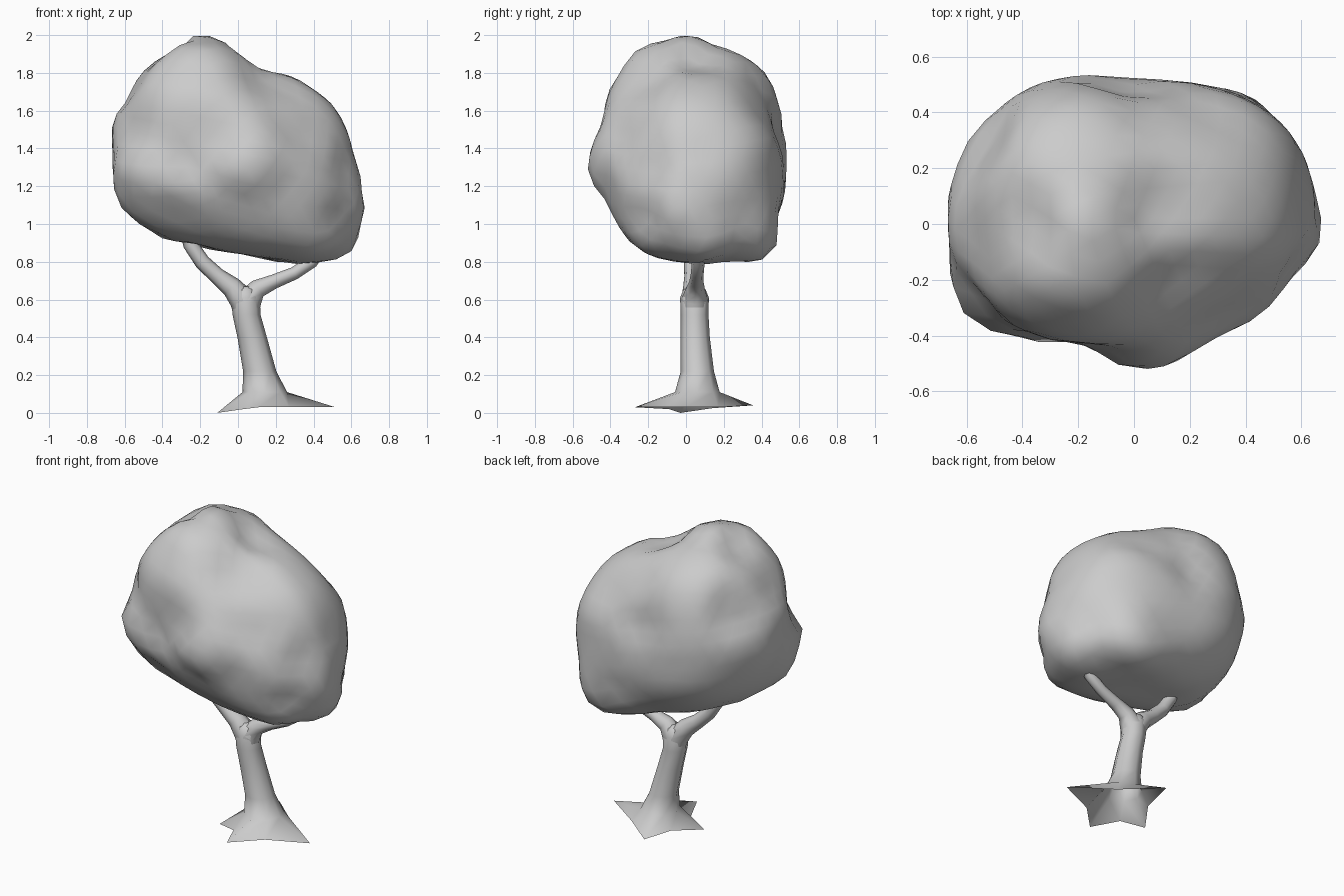
import bpy, bmesh, math
from mathutils import Vector


def finish(bm, name, angle):
    bmesh.ops.recalc_face_normals(bm, faces=bm.faces)
    mesh = bpy.data.meshes.new(name)
    bm.to_mesh(mesh)
    bm.free()
    ob = bpy.data.objects.new(name, mesh)
    bpy.context.collection.objects.link(ob)
    bpy.ops.object.select_all(action='DESELECT')
    ob.select_set(True)
    bpy.context.view_layer.objects.active = ob
    bpy.ops.object.shade_smooth_by_angle(angle=math.radians(angle))
    return ob


def loft(name, rings, angle=70):
    # open at the bottom, closed at the top
    bm = bmesh.new()
    loops = [[bm.verts.new(p) for p in ring] for ring in rings]
    for a, b in zip(loops, loops[1:]):
        n = len(a)
        for i in range(n):
            j = (i + 1) % n
            bm.faces.new((a[i], a[j], b[j], b[i]))
    bm.faces.new(loops[-1])
    return finish(bm, name, angle)


def tube_rings(path, sides=8):
    # path entries: x, y, z, radius
    pts = [Vector(p[:3]) for p in path]
    rings = []
    for i, p in enumerate(pts):
        t = (pts[min(i + 1, len(pts) - 1)] - pts[max(i - 1, 0)]).normalized()
        v = Vector((0, 1, 0))
        v = (v - t * v.dot(t)).normalized()
        u = v.cross(t)
        rings.append([p + (u * math.cos(a) + v * math.sin(a)) * path[i][3]
                      for a in (k * math.tau / sides for k in range(sides))])
    return rings


# Trunk with four pointed roots, hollow underneath
roots = [(0.515, 0.0, 0.03), (0.27, 0.17, 0.03), (0.05, 0.355, 0.04), (0.01, 0.14, 0.025),
         (-0.11, -0.03, 0.0), (0.03, -0.09, 0.02), (0.11, -0.27, 0.03), (0.27, -0.11, 0.03)]
trunk_path = [(0.142, 0.06, 0.11, 0.118), (0.115, 0.06, 0.22, 0.088), (0.075, 0.048, 0.40, 0.078),
              (0.045, 0.045, 0.52, 0.074), (0.04, 0.045, 0.61, 0.076), (0.037, 0.045, 0.655, 0.058),
              (0.035, 0.045, 0.67, 0.03)]
rings = [[Vector(p) for p in roots]]
for x, y, z, r in trunk_path:
    rings.append([Vector((x + r * math.cos(k * math.tau / 8), y + r * math.sin(k * math.tau / 8), z))
                  for k in range(8)])
loft("trunk", rings)

# Two forked branches growing out of the trunk and running into the crown
loft("left_branch", tube_rings([
    (0.05, 0.045, 0.50, 0.06), (0.025, 0.045, 0.60, 0.071), (-0.035, 0.04, 0.668, 0.055),
    (-0.11, 0.035, 0.725, 0.044), (-0.19, 0.03, 0.80, 0.041), (-0.25, 0.03, 0.89, 0.04),
    (-0.28, 0.03, 1.0, 0.038)]))
loft("right_branch", tube_rings([
    (0.045, 0.045, 0.50, 0.06), (0.055, 0.045, 0.60, 0.071), (0.105, 0.05, 0.658, 0.05),
    (0.19, 0.055, 0.695, 0.038), (0.30, 0.06, 0.74, 0.034), (0.39, 0.065, 0.80, 0.034),
    (0.46, 0.07, 0.90, 0.032)]))

# Crown: sheared, slightly boxy ellipsoid pushed in and out by a few lump points
CENTRE = Vector((0.0, 0.02, 1.38))
SIZE = Vector((0.68, 0.52, 0.56))
SHEAR = -0.2
POWER = 2.4


def to_ball(p):
    d = Vector(p) - CENTRE
    d.z -= SHEAR * d.x
    return Vector((d.x / SIZE.x, d.y / SIZE.y, d.z / SIZE.z))


def from_ball(v):
    d = Vector((v.x * SIZE.x, v.y * SIZE.y, v.z * SIZE.z))
    d.z += SHEAR * d.x
    return d + CENTRE


def boxy_length(v):
    return sum(abs(c) ** POWER for c in v) ** (1 / POWER)


lumps = [
    # left lobe
    (-0.19, 0, 2.0), (-0.36, 0, 1.88), (-0.54, -0.05, 1.73), (-0.665, -0.03, 1.43),
    (-0.64, 0, 1.22), (-0.61, -0.15, 1.08), (-0.43, 0, 0.94), (-0.2, 0, 0.89),
    (-0.2, -0.2, 1.95), (-0.2, 0.24, 1.92), (-0.2, 0.42, 1.8), (-0.25, 0.49, 1.64),
    (-0.28, 0.52, 1.4), (-0.25, 0.48, 1.1), (-0.3, 0.3, 0.95), (-0.57, 0.32, 1.35),
    (-0.3, -0.38, 1.73), (-0.15, -0.43, 1.45), (-0.58, -0.34, 1.25), (-0.42, -0.415, 1.25),
    (-0.53, -0.27, 1.5), (-0.25, -0.36, 1.08), (-0.52, 0.25, 1.63), (-0.3, -0.39, 1.33),
    # right lobe
    (0.1, 0.05, 0.83), (0.38, 0.15, 0.8), (0.58, 0.1, 0.84), (0.665, 0, 1.04),
    (0.65, 0.05, 1.2), (0.6, 0.05, 1.42), (0.5, 0.05, 1.63), (0.36, 0.05, 1.74),
    (0.09, 0.05, 1.82), (0.17, 0.51, 1.3), (0.3, 0.46, 0.86), (0.21, 0.38, 1.63),
    (0.43, 0.43, 1.38), (0.04, -0.52, 1.3), (0.03, -0.4, 1.08), (0.1, -0.2, 0.86),
    (0.28, -0.4, 1.2), (0.5, -0.25, 1.08), (0.48, -0.17, 0.86), (0.35, -0.28, 1.5),
    (0.18, -0.2, 1.71), (0.0, 0.46, 1.5), (0.07, 0.39, 1.69), (0.52, -0.2, 1.35),
    (0.6, 0.24, 1.12), (0.17, 0.49, 1.07)]
balls = [to_ball(p) for p in lumps]
dirs = [b.normalized() for b in balls]
target = [boxy_length(b) for b in balls]
value = target[:]


def blend(d):
    total = weight = 0.0
    for u, r in zip(dirs, value):
        w = 1 / ((d - u).length_squared + 0.02) ** 2
        total += w * r
        weight += w
    return total / weight


# correct the blend so that it passes close to the lump points
for _ in range(12):
    error = [t - blend(d) for t, d in zip(target, dirs)]
    value = [v + 0.8 * e for v, e in zip(value, error)]

bm = bmesh.new()
bmesh.ops.create_icosphere(bm, subdivisions=4, radius=1)
for vert in bm.verts:
    d = vert.co.normalized()
    vert.co = from_ball(d * blend(d) / boxy_length(d))
finish(bm, "crown", 80)
